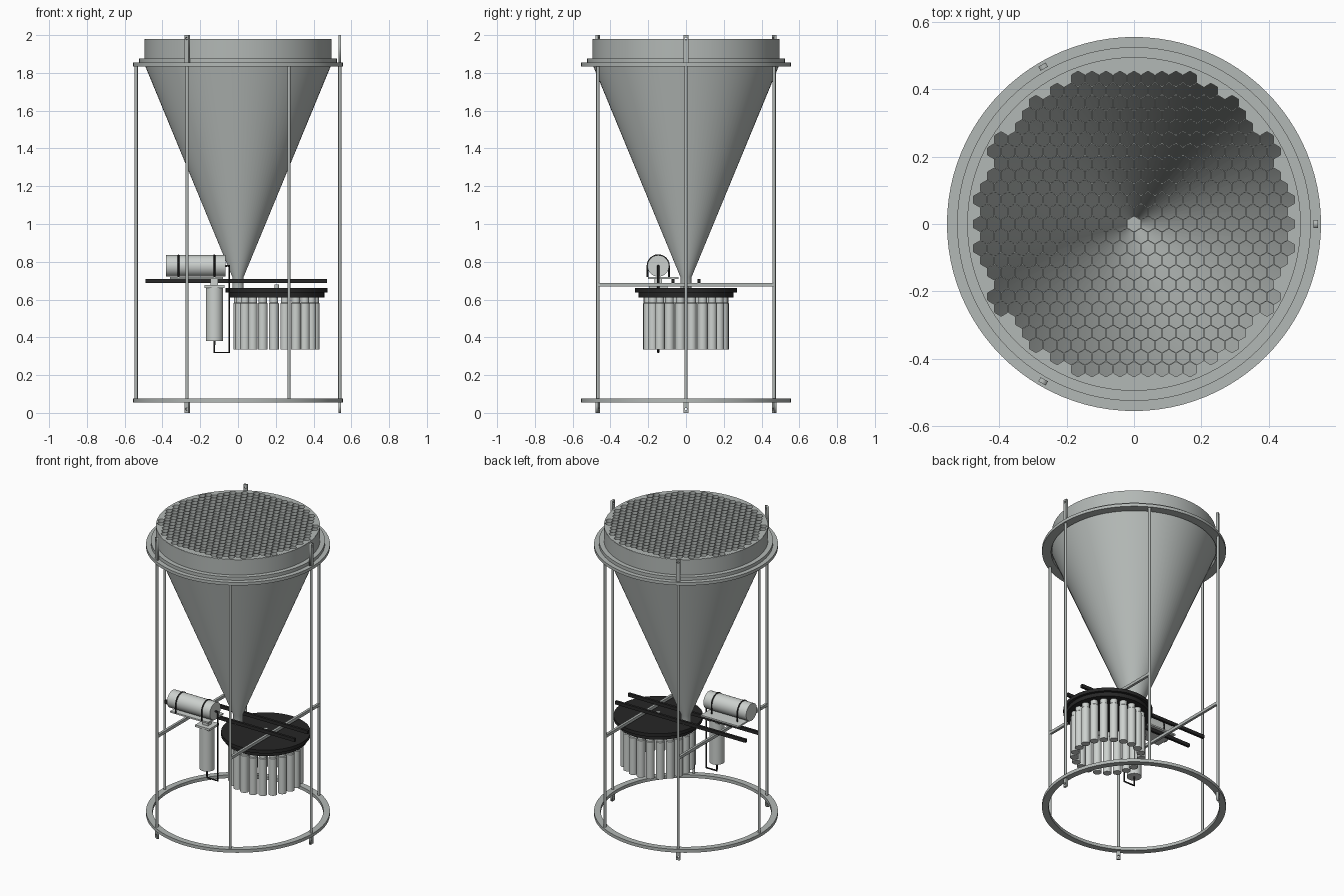
import bpy, bmesh, math
from mathutils import Vector

if "Cube" in bpy.data.objects:
    bpy.data.objects.remove(bpy.data.objects["Cube"])


def material(name, rgb):
    m = bpy.data.materials.new(name)
    m.use_nodes = True
    m.diffuse_color = (*rgb, 1)
    m.node_tree.nodes["Principled BSDF"].inputs["Base Color"].default_value = (*rgb, 1)
    return m


GREY = material("metal grey", (0.45, 0.48, 0.465))
LIGHT = material("light grey", (0.61, 0.64, 0.62))
BLACK = material("black", (0.02, 0.02, 0.02))


def finish(name, data, mat, loc=(0, 0, 0), rot=(0, 0, 0), smooth=False):
    ob = bpy.data.objects.new(name, data)
    bpy.context.collection.objects.link(ob)
    data.materials.append(mat)
    ob.location, ob.rotation_euler = loc, rot
    bpy.ops.object.select_all(action='DESELECT')
    ob.select_set(True)
    bpy.context.view_layer.objects.active = ob
    if data.id_type == 'CURVE':
        bpy.ops.object.convert(target='MESH')
    if smooth:
        bpy.ops.object.shade_smooth_by_angle(angle=math.radians(35))
    return ob


def lathe(name, profile, mat, loc=(0, 0, 0), rot=(0, 0, 0), segs=32):
    """Spin a closed (radius, height) profile about z."""
    bm = bmesh.new()
    rings = [[bm.verts.new((r * math.cos(math.tau * i / segs),
                            r * math.sin(math.tau * i / segs), z))
              for i in range(segs)] for r, z in profile]
    for a, b in zip(rings, rings[1:] + rings[:1]):
        for i in range(segs):
            j = (i + 1) % segs
            bm.faces.new((a[i], a[j], b[j], b[i]))
    bmesh.ops.remove_doubles(bm, verts=bm.verts, dist=1e-5)
    bmesh.ops.dissolve_degenerate(bm, edges=bm.edges, dist=1e-6)
    bmesh.ops.recalc_face_normals(bm, faces=bm.faces)
    me = bpy.data.meshes.new(name)
    bm.to_mesh(me)
    bm.free()
    return finish(name, me, mat, loc, rot, True)


def solid(name, r, z0, z1, mat, loc=(0, 0, 0), rot=(0, 0, 0), segs=32):
    return lathe(name, [(0, z0), (r, z0), (r, z1), (0, z1)], mat, loc, rot, segs)


def ring(name, r0, r1, z0, z1, mat):
    return lathe(name, [(r0, z0), (r1, z0), (r1, z1), (r0, z1)], mat, segs=96)


def box(name, x, y, z, mat):
    """Box from (min, max) pairs."""
    bm = bmesh.new()
    bmesh.ops.create_cube(bm, size=1)
    for v in bm.verts:
        v.co = [lo + (c + 0.5) * (hi - lo) for c, (lo, hi) in zip(v.co, (x, y, z))]
    me = bpy.data.meshes.new(name)
    bm.to_mesh(me)
    bm.free()
    return finish(name, me, mat)


def polygon(cx, cy, r, n, turn=0.0):
    return [(cx + r * math.cos(math.tau * i / n + turn),
             cy + r * math.sin(math.tau * i / n + turn)) for i in range(n)]


def curve(name, loops, dims='2D', closed=True):
    cu = bpy.data.curves.new(name, 'CURVE')
    cu.dimensions = dims
    for pts in loops:
        sp = cu.splines.new('POLY')
        sp.points.add(len(pts) - 1)
        for p, co in zip(sp.points, pts):
            p.co = (*co, 0, 1)[:4] if len(co) == 2 else (*co, 1)
        sp.use_cyclic_u = closed
    return cu


def plate(name, loops, thick, mat, loc, rot=(0, 0, 0)):
    """Flat plate; the first loop is the outline, the others are holes."""
    cu = curve(name, loops)
    cu.fill_mode = 'BOTH'
    cu.extrude = thick / 2
    return finish(name, cu, mat, loc, rot)


def rod(name, pts, r, mat, closed=False):
    cu = curve(name, [pts], '3D', closed)
    cu.bevel_depth = r
    cu.bevel_resolution = 1
    cu.use_fill_caps = True
    return finish(name, cu, mat)


# Funnel: thin cone with a short outlet, collar and flange
lathe("funnel_cone", [(0, 0.66), (0.03, 0.66), (0.03, 0.72), (0.495, 1.845),
                      (0.495, 1.86), (0.489, 1.86), (0.489, 1.845),
                      (0.022, 0.72), (0, 0.72)], GREY, segs=96)
ring("funnel_collar", 0.489, 0.495, 1.86, 1.978, GREY)
ring("funnel_flange", 0.489, 0.525, 1.855, 1.877, GREY)

# Honeycomb baffle
pitch, row_step = 0.0415, 0.0415 * math.sqrt(3) / 2
holes = []
for row in range(-12, 13):
    for col in range(-12, 13):
        x, y = (col + 0.5 * (row % 2)) * pitch, row * row_step
        if math.hypot(x, y) < 0.468:
            holes.append(polygon(x, y, (pitch - 0.003) / math.sqrt(3), 6, math.pi / 6))
plate("honeycomb_baffle", [polygon(0, 0, 0.494, 96)] + holes, 0.1, GREY, (0, 0, 1.93))

# Frame: two hoops, six legs, lifting eyes on every other leg
ring("upper_hoop", 0.5, 0.555, 1.835, 1.855, GREY)
ring("lower_hoop", 0.515, 0.555, 0.055, 0.076, GREY)
for i in range(6):
    a = i * math.pi / 3
    spot = Vector((0.539 * math.cos(a), 0.539 * math.sin(a), 0))
    solid("leg", 0.0085, 0.06, 1.84, GREY, spot, segs=12)
    if i % 2 == 0:
        for name, z0, z1, eye in (("top_eye", 1.85, 2.0, 1.982), ("bottom_eye", 0, 0.06, 0.02)):
            outline = [(-0.0125, z0), (0.0125, z0), (0.0125, z1), (-0.0125, z1)]
            plate(name, [outline, polygon(0, eye, 0.007, 12)], 0.014, GREY, spot,
                  (math.pi / 2, 0, a + math.pi / 2))

# Crossbars and the rails lying on them
for s in (-1, 1):
    x, y = s * 0.27, s * 0.068
    box("crossbar", (x - 0.008, x + 0.008), (-0.467, 0.467), (0.669, 0.688), GREY)
    box("rail", (-0.49, 0.47), (y - 0.008, y + 0.008), (0.688, 0.71), BLACK)

# Carousel with its ring of bottles
hub = Vector((0.205, 0, 0))
solid("carousel_top_disc", 0.27, 0.638, 0.66, BLACK, hub, segs=64)
solid("carousel_lower_disc", 0.252, 0.612, 0.638, BLACK, hub, segs=64)
solid("carousel_hub", 0.013, 0.66, 0.68, LIGHT, hub, segs=16)
for i in range(21):
    a = math.tau * i / 21 + math.pi
    lathe("bottle", [(0, 0.335), (0.026, 0.335), (0.026, 0.58), (0.022, 0.584),
                     (0.022, 0.613), (0, 0.613)], LIGHT,
          hub + Vector((0.203 * math.cos(a), 0.203 * math.sin(a), 0)), segs=20)

# Controller housing, its plate and straps
cy, cz, cr = -0.147, 0.778, 0.057
solid("controller_housing", cr, -0.38, -0.065, LIGHT, (0, cy, cz), (0, math.pi / 2, 0))
box("controller_plate", (-0.36, -0.08), (-0.2, -0.04), (0.71, 0.72), LIGHT)
for x in (-0.315, -0.125):
    arch = [(x, cy + cr * math.cos(t * math.pi / 12), cz + cr * math.sin(t * math.pi / 12))
            for t in range(13)]
    rod("strap", [(x, cy + cr, 0.72)] + arch + [(x, cy - cr, 0.72)], 0.005, BLACK)

# Motor hanging below, with its cable
mx = -0.125
solid("motor_housing", 0.045, 0.38, 0.665, LIGHT, (mx, cy, 0))
box("motor_bracket", (mx - 0.053, mx + 0.053), (cy - 0.05, cy + 0.05), (0.662, 0.676), LIGHT)
box("motor_hanger", (mx - 0.02, mx + 0.02), (cy - 0.02, cy + 0.02), (0.676, 0.71), LIGHT)
rod("cable", [(-0.066, cy, cz), (-0.047, cy, cz), (-0.047, cy, 0.32),
              (mx, cy, 0.32), (mx, cy, 0.385)], 0.006, BLACK)
